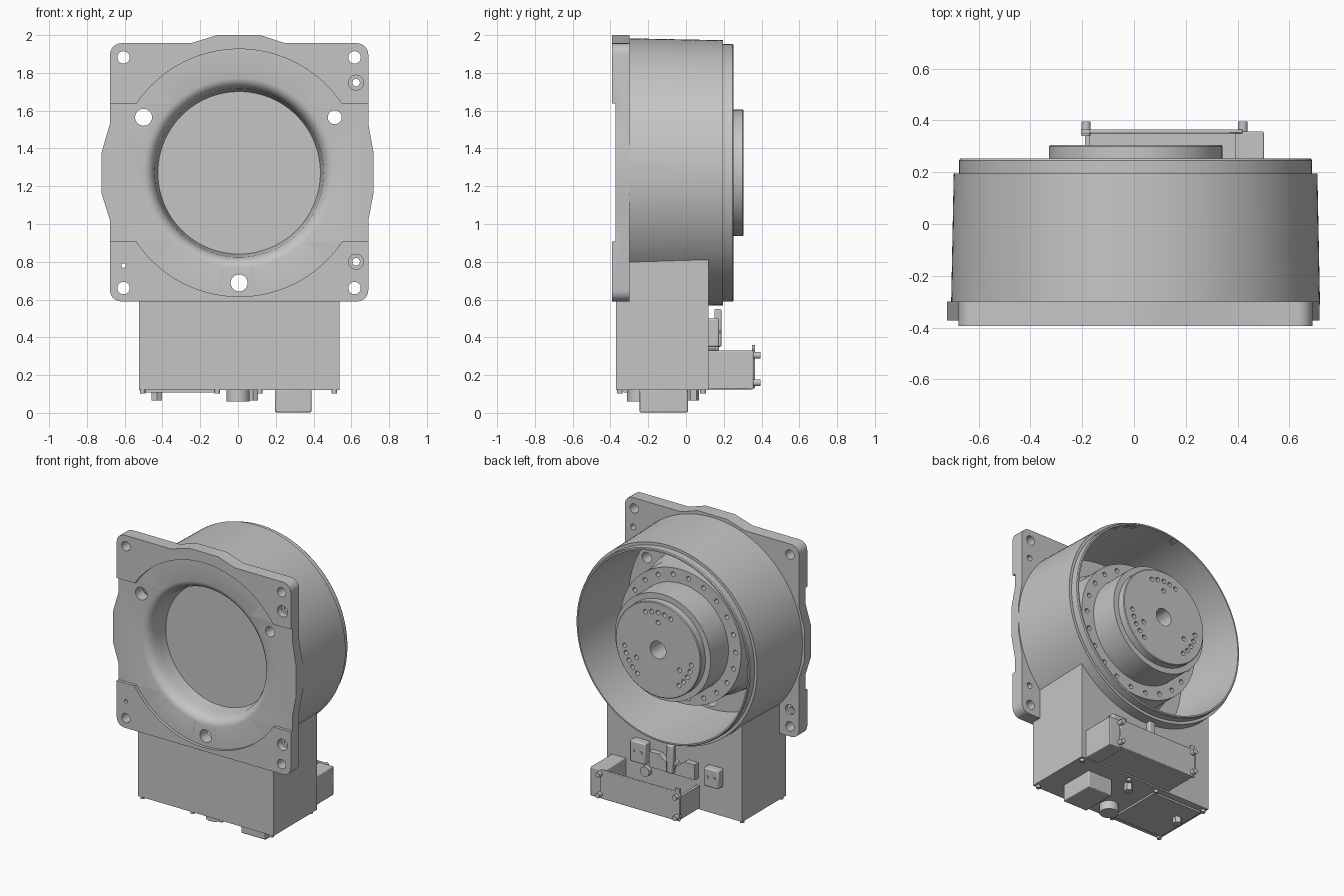
import bpy, bmesh, math
from mathutils import Matrix

cube = bpy.data.objects.get("Cube")
if cube:
    bpy.data.objects.remove(cube, do_unlink=True)

CX, CZ = 0.006, 1.271  # position of the drum axis
grey = bpy.data.materials.new("machined_grey")
grey.use_nodes = True
colour = (0.56, 0.56, 0.56, 1)
grey.diffuse_color = colour
grey.node_tree.nodes["Principled BSDF"].inputs["Base Color"].default_value = colour


def finish(name, bm):
    bmesh.ops.remove_doubles(bm, verts=bm.verts, dist=1e-5)
    bmesh.ops.recalc_face_normals(bm, faces=bm.faces)
    mesh = bpy.data.meshes.new(name)
    bm.to_mesh(mesh)
    bm.free()
    mesh.materials.append(grey)
    ob = bpy.data.objects.new(name, mesh)
    bpy.context.collection.objects.link(ob)
    return ob


def prism(name, outline, y0, y1):
    """Extrude an (x, z) outline along y."""
    bm = bmesh.new()
    face = bm.faces.new([bm.verts.new((x, y0, z)) for x, z in outline])
    new = bmesh.ops.extrude_face_region(bm, geom=[face])["geom"]
    bmesh.ops.translate(bm, vec=(0, y1 - y0, 0),
                        verts=[v for v in new if isinstance(v, bmesh.types.BMVert)])
    return finish(name, bm)


def box(name, x0, x1, y0, y1, z0, z1, bevel=0):
    ob = prism(name, [(x0, z0), (x1, z0), (x1, z1), (x0, z1)], y0, y1)
    if bevel:
        mod = ob.modifiers.new("Bevel", "BEVEL")
        mod.width, mod.segments = bevel, 2
    return ob


def lathe(name, profile, steps=128):
    """Spin a closed (radius, y) profile round the drum axis."""
    bm = bmesh.new()
    vs = [bm.verts.new((CX + r, y, CZ)) for r, y in profile]
    es = [bm.edges.new((vs[i - 1], vs[i])) for i in range(len(vs))]
    bmesh.ops.spin(bm, geom=vs + es, cent=(CX, 0, CZ), axis=(0, 1, 0),
                   angle=2 * math.pi, steps=steps, use_merge=True)
    bmesh.ops.dissolve_degenerate(bm, dist=1e-5, edges=bm.edges)
    return finish(name, bm)


def rods(name, items, axis="y", seg=24):
    """Cylinders given as (a, b, radius, start, end) along one axis."""
    bm = bmesh.new()
    for a, b, r, s, e in items:
        mid = (s + e) / 2
        if axis == "y":
            m = Matrix.Translation((a, mid, b)) @ Matrix.Rotation(math.pi / 2, 4, "X")
        else:
            m = Matrix.Translation((a, b, mid))
        bmesh.ops.create_cone(bm, cap_ends=True, segments=seg, radius1=r, radius2=r,
                              depth=abs(e - s), matrix=m)
    return finish(name, bm)


def boolean(ob, other, op):
    mod = ob.modifiers.new(op, "BOOLEAN")
    mod.operation, mod.object, mod.solver = op, other, "EXACT"
    bpy.context.view_layer.objects.active = ob
    bpy.ops.object.modifier_apply(modifier=mod.name)
    bpy.data.objects.remove(other, do_unlink=True)


def arc(cx, cz, r, start):
    return [(cx + r * math.cos(math.radians(start + t)), cz + r * math.sin(math.radians(start + t)))
            for t in range(0, 91, 15)]


# Mounting plate with rounded corners and four edge bumps
L, R, B, T, c = -0.678, 0.69, 0.59, 1.957, 0.06
outline = ([(R, 1.02), (0.717, 1.16), (0.717, 1.38), (R, 1.53)] + arc(R - c, T - c, c, 0)
           + [(0.25, T), (0.12, 2.0), (-0.11, 2.0), (-0.25, T)] + arc(L + c, T - c, c, 90)
           + [(L, 1.53), (-0.722, 1.38), (-0.722, 1.16), (L, 1.02)] + arc(L + c, B + c, c, 180)
           + arc(R - c, B + c, c, 270))
housing = prism("housing", outline, -0.393, -0.3)

# Recess that leaves the raised corner pads
boolean(housing, box("band_cut", -1, 1, -0.5, -0.372, 0.908, 1.637), "DIFFERENCE")
boolean(housing, lathe("face_cut", [(0, -0.5), (0.655, -0.5), (0.655, -0.372), (0, -0.372)]), "DIFFERENCE")

# Tapered drum and the neck box beneath it
boolean(housing, lathe("drum", [(0, -0.36), (0.66, -0.36), (0.712, -0.31), (0.702, 0.195),
                                (0.682, 0.195), (0.682, 0.245), (0.677, 0.252), (0, 0.252)]), "UNION")
boolean(housing, box("neck", -0.525, 0.538, -0.371, 0.119, 0.12, 0.84), "UNION")

# Front dish with a rounded lip
boolean(housing, lathe("dish_cut", [(0, -0.5), (0.52, -0.5), (0.505, -0.373), (0.482, -0.367), (0.462, -0.35),
                                    (0.447, -0.32), (0.44, -0.27), (0.43, -0.205), (0, -0.205)]), "DIFFERENCE")

# Rear cavity round the hub, with the bolt ring step
boolean(housing, lathe("cavity_cut", [(0.375, 0.4), (0.667, 0.4), (0.667, 0.2), (0.645, -0.29),
                                      (0.51, -0.29), (0.5, -0.2), (0.475, -0.15), (0.475, 0.05),
                                      (0.375, 0.05)]), "DIFFERENCE")

# Output disc on the hub
boolean(housing, lathe("output_disc", [(0, 0.1), (0.335, 0.1), (0.335, 0.3), (0.33, 0.305), (0, 0.305)]), "UNION")


def polar(r, deg):
    a = math.radians(deg)
    return CX + r * math.cos(a), CZ + r * math.sin(a)


# Drilled holes: mounting, sight, centre bore, ring bolts and disc bolts
holes = [(x, z, 0.033, -0.5, -0.2) for x in (-0.606, 0.617) for z in (0.661, 1.882)]
holes += [(-0.5, 1.565, 0.045, -0.5, -0.2), (0.512, 1.565, 0.037, -0.5, -0.2),
          (0.006, 0.688, 0.045, -0.5, -0.2), (-0.606, 0.78, 0.012, -0.5, -0.2),
          (CX, CZ, 0.062, 0.1, 0.4)]
holes += [(0.625, z, 0.04, -0.5, -0.345) for z in (0.8, 1.748)]
for k in range(22):
    holes.append((*polar(0.43, 360 * k / 22), 0.016, 0.01, 0.1))
for k in range(3):
    mid = 90 + 120 * k
    for step in range(-2, 3):
        holes.append((*polar(0.265, mid + 11 * step), 0.016, 0.26, 0.4))
    holes.append((*polar(0.195, mid), 0.016, 0.26, 0.4))
boolean(housing, rods("hole_cut", holes), "DIFFERENCE")
boolean(housing, rods("step_hole_cut", [(0.625, z, 0.02, -0.5, -0.2) for z in (0.8, 1.748)]
                      + [(-0.606, 0.78, 0.035, -0.32, -0.2)]), "DIFFERENCE")

# Rear electronics tray: floor, side wall, end block, cover panel and its screws
box("tray_floor", -0.19, 0.4, 0.11, 0.355, 0.13, 0.15)
box("tray_side", -0.19, -0.17, 0.11, 0.355, 0.13, 0.29)
box("tray_end_block", 0.39, 0.502, 0.11, 0.357, 0.125, 0.33, 0.006)
box("cover_panel", -0.205, 0.42, 0.35, 0.365, 0.13, 0.335, 0.004)
box("panel_tab", -0.205, -0.17, 0.35, 0.365, 0.33, 0.36)
rods("panel_screws", [(x, z, 0.018, 0.34, 0.395) for x in (-0.185, 0.42) for z in (0.16, 0.305)])

# Terminals above the electronics tray
box("terminal_left", 0.2, 0.32, 0.11, 0.175, 0.35, 0.5, 0.008)
box("terminal_right", -0.375, -0.26, 0.11, 0.175, 0.33, 0.46, 0.008)
prism("terminal_middle", [(-0.18, 0.34), (0.18, 0.34), (0.18, 0.45), (0.1, 0.45), (0.05, 0.41),
                          (-0.05, 0.41), (-0.1, 0.45), (-0.18, 0.45)], 0.11, 0.16)
box("lever", -0.025, 0.025, 0.15, 0.188, 0.35, 0.55, 0.008)
rods("terminal_pins", [(x, z, 0.01, 0.16, 0.182) for x, z in
                       ((0.23, 0.43), (0.29, 0.43), (-0.29, 0.4), (-0.345, 0.4))])
rods("tray_boss", [(0.22, 0.29, 0.035, 0.11, 0.15)])
rods("lever_pivot", [(0, 0.4, 0.035, 0.11, 0.175)])

# Underside: cover plate, socket, glands and screws
box("bottom_cover", -0.5, -0.11, -0.33, 0.07, 0.107, 0.125)
box("socket", 0.195, 0.388, -0.245, 0.01, 0.003, 0.125, 0.006)
rods("gland", [(0, -0.25, 0.062, 0.06, 0.125)], "z", 32)
rods("small_glands", [(0.08, 0.04, 0.03, 0.065, 0.125), (-0.43, -0.08, 0.032, 0.065, 0.125)], "z", 6)
rods("bottom_screws", [(x, y, 0.015, 0.102, 0.125) for x in (-0.505, -0.11, 0.115, 0.51)
                       for y in (-0.35, 0.09)], "z", 16)

# Smooth curved surfaces while keeping edges sharp
for ob in bpy.context.scene.objects:
    ob.select_set(ob.type == "MESH")
bpy.context.view_layer.objects.active = housing
bpy.ops.object.shade_smooth_by_angle(angle=math.radians(30))
